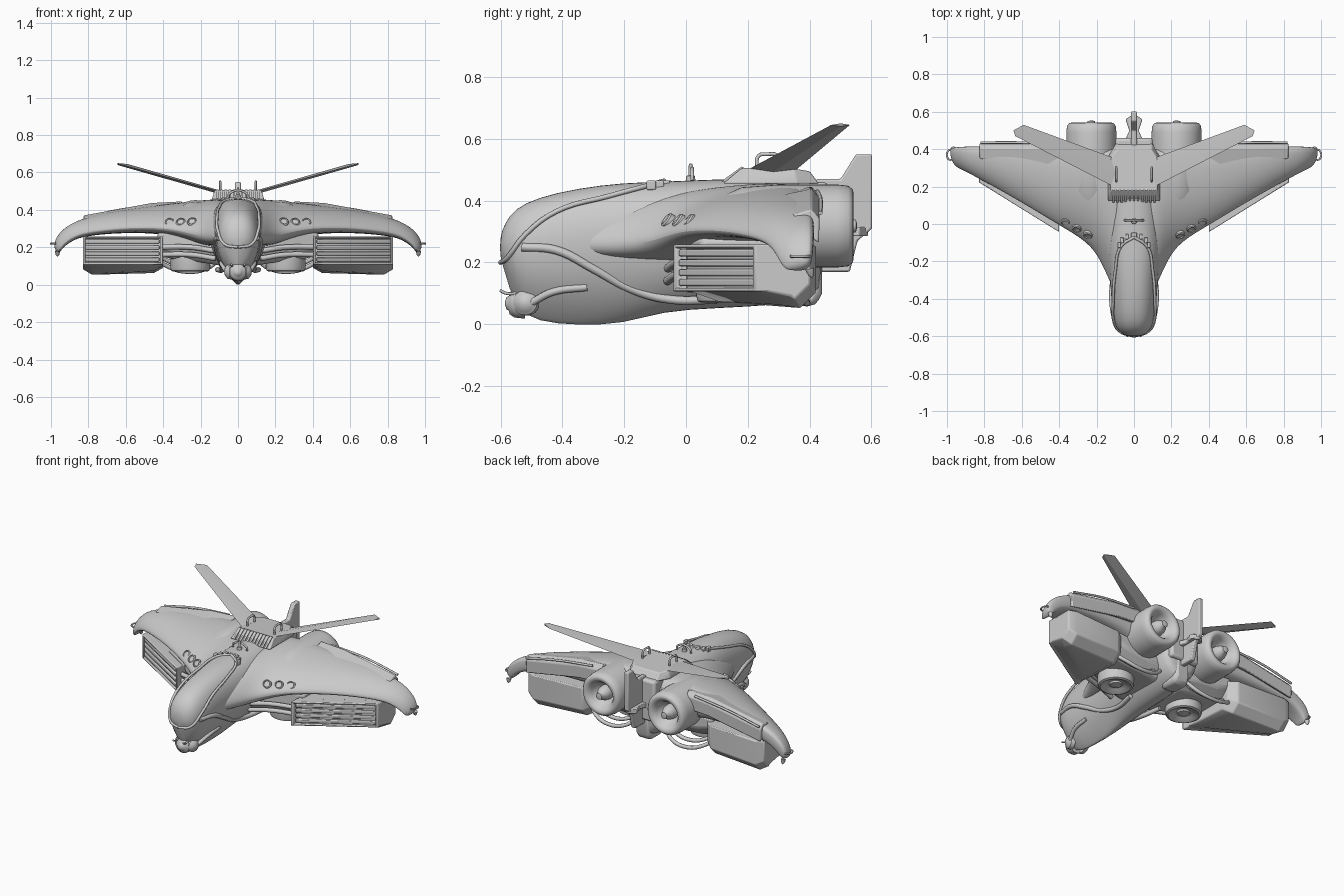
import bpy, bmesh, math
from mathutils import Vector

def finish(name, bm, mirror=False, sub=0, bevel=0, angle=35):
    bmesh.ops.recalc_face_normals(bm, faces=bm.faces)
    me = bpy.data.meshes.new(name)
    bm.to_mesh(me)
    bm.free()
    ob = bpy.data.objects.new(name, me)
    bpy.context.collection.objects.link(ob)
    if bevel:
        m = ob.modifiers.new("Bevel", 'BEVEL')
        m.width, m.segments, m.limit_method = bevel, 2, 'ANGLE'
    if sub:
        m = ob.modifiers.new("Subsurf", 'SUBSURF')
        m.levels = m.render_levels = sub
    if mirror:
        ob.modifiers.new("Mirror", 'MIRROR').use_mirror_merge = False
    bpy.ops.object.select_all(action='DESELECT')
    bpy.context.view_layer.objects.active = ob
    ob.select_set(True)
    bpy.ops.object.shade_smooth_by_angle(angle=math.radians(angle))
    return ob

def loft(name, rings, cap=True, **kw):
    bm = bmesh.new()
    vs = [[bm.verts.new(p) for p in r] for r in rings]
    n = len(rings[0])
    for a, b in zip(vs, vs[1:]):
        for i in range(n):
            bm.faces.new((a[i], a[(i + 1) % n], b[(i + 1) % n], b[i]))
    if cap:
        bm.faces.new(vs[0])
        bm.faces.new(vs[-1])
    return finish(name, bm, **kw)

def prism(name, pts, vec, **kw):
    v = Vector(vec)
    return loft(name, [[Vector(p) - v / 2 for p in pts], [Vector(p) + v / 2 for p in pts]], **kw)

def lathe(name, centre, axis, profile, n=40, **kw):
    # profile: (distance along axis, radius)
    q = Vector((0, 0, 1)).rotation_difference(Vector(axis))
    rings = [[Vector(centre) + q @ Vector((r * math.cos(k * math.tau / n), r * math.sin(k * math.tau / n), d))
              for k in range(n)] for d, r in profile]
    return loft(name, rings, **kw)

def box(name, c, s, **kw):
    x, y, z = (k / 2 for k in s)
    return prism(name, [(c[0] + i * x, c[1] + j * y, c[2]) for i, j in ((-1, -1), (1, -1), (1, 1), (-1, 1))],
                 (0, 0, s[2]), **kw)

def tube(name, pts, r, both=True):
    cu = bpy.data.curves.new(name, 'CURVE')
    cu.dimensions, cu.bevel_depth, cu.bevel_resolution, cu.resolution_u = '3D', r, 2, 6
    for s in ((1, -1) if both else (1,)):
        sp = cu.splines.new('BEZIER')
        sp.bezier_points.add(len(pts) - 1)
        for b, p in zip(sp.bezier_points, pts):
            b.co = (p[0] * s, p[1], p[2])
            b.handle_left_type = b.handle_right_type = 'AUTO'
    cu.use_fill_caps = True
    bpy.context.collection.objects.link(bpy.data.objects.new(name, cu))

# fuselage: egg-shaped sections (y, top, widest height, bottom, half width), pinched jaw at the front
def egg(y, zt, zc, zb, w, n=24):
    jaw = min(1.9, max(1.2, 1.2 - (y + .08) * 3))
    out = []
    for k in range(n):
        c, s = math.cos(k * math.tau / n), math.sin(k * math.tau / n)
        e = 0.85 if s > 0 else jaw
        h = zt - zc if s > 0 else zc - zb
        out.append((w * math.copysign(abs(c) ** e, c), y, zc + h * math.copysign(abs(s) ** .95, s)))
    return out
hull = [(-.602, .28, .25, .215, .03), (-.588, .325, .25, .18, .065), (-.555, .375, .25, .05, .098),
        (-.48, .412, .25, .005, .118), (-.35, .442, .27, -.006, .125), (-.2, .46, .29, -.002, .138),
        (-.08, .462, .29, .04, .155), (.1, .472, .29, .05, .16), (.3, .472, .27, .06, .15),
        (.42, .465, .27, .08, .13), (.44, .44, .27, .1, .11)]
loft("fuselage", [egg(*s) for s in hull], sub=1, angle=60)

# snout, sensor ports on the nose
lathe("snout", (0, -.52, .068), (0, -1, 0), [(0, .05), (.035, .046), (.05, .036), (.053, .024), (.06, .02), (.065, .008)], angle=50)
lathe("cheek_port", (.03, -.515, .07), (1, -.25, 0), [(0, .042), (.025, .04), (.032, .03), (.038, .024), (.044, .006)], mirror=True)
tube("chin_prong", [(.03, -.55, .1), (.035, -.58, .1), (.035, -.602, .11)], .005)

# canopy frame, collar and jaw ridges
tube("canopy_rim", [(0, -.6, .2), (.07, -.578, .215), (.108, -.52, .29), (.112, -.42, .365), (.1, -.25, .415),
                    (.07, -.12, .45), (0, -.07, .464)], .008)
tube("jaw_ridge", [(.1, -.53, .25), (.118, -.42, .24), (.113, -.3, .18), (.09, -.18, .115), (.085, -.05, .08), (.11, .1, .08)], .014)
for p in ((-.5, -.4, .17), (-.5, -.36, .11)):
    tube("jaw_fold", [(.062, p[0], p[2] - .04), (.085, (p[0] + p[1]) / 2, p[2] - .005), (.09, p[1] + .04, p[2] + .01)], .012)
for i in range(4):
    a = math.radians(20 + i * 22)
    box("collar_tooth", (.085 * math.cos(a), -.14 + .08 * math.sin(a), .45), (.018, .03, .03), mirror=True, bevel=.004)

# wings: sections (x top, x bottom, front y, back y, top z, bottom z)
prof = [(0, .2), (.05, .38), (.22, .66), (.5, .9), (.88, 1), (1, .88), (1, .2), (.88, 0), (.4, .02), (.08, .06)]
wing = [(.05, .05, -.44, .41, .462, .2), (.11, .11, -.37, .41, .466, .2), (.155, .155, -.26, .41, .464, .2), (.21, .21, -.15, .41, .458, .21),
        (.29, .29, -.08, .41, .448, .24), (.4, .4, -.015, .41, .435, .27), (.6, .6, .11, .41, .408, .278),
        (.8, .79, .22, .415, .372, .262), (.93, .87, .27, .415, .315, .245), (.985, .935, .3, .41, .24, .2),
        (.985, .955, .32, .40, .19, .165)]
def wing_ring(xt, xb, yf, yb, zt, zb):
    return [(xb + (xt - xb) * h, yf + (yb - yf) * f, zb + (zt - zb) * h) for f, h in prof]
loft("wing", [wing_ring(*s) for s in wing], mirror=True, sub=2, angle=60)

# raised flap panel on the trailing edge
loft("wing_flap", [[(x, a, b - .04), (x, a, b), (x, .405, t), (x, .432, t - .03), (x, .43, t - .11)]
     for x, a, b, t in ((.3, .34, .425, .447), (.46, .27, .41, .438), (.825, .35, .355, .372))], mirror=True, bevel=.006)
tube("flap_hinge", [(.36, .425, .43), (.6, .435, .405), (.82, .435, .36)], .007)
tube("tip_bracket", [(.975, .34, .22), (.995, .35, .22), (.995, .39, .22), (.975, .4, .22)], .005)
lathe("tip_spike", (.965, .4, .18), (0, .25, -1), [(0, .015), (.02, .01), (.03, .002)], n=12, mirror=True)

# round ports on the wing root
for x, y, z in ((.24, -.06, .34), (.3, -.025, .338), (.36, .01, .338)):
    lathe("wing_port", (x, y + .025, z - .022), (.2, -.8, .6),
          [(0, .026), (.035, .026), (.04, .02), (.034, .017), (.034, .003)], n=24, mirror=True)

# weapon pods under the wings, with slatted fronts
def pod_ring(x, yf, zb, yb):
    return [(x, yf, .255), (x, yf, .11), (x, yf + .1, zb + .012), (x, yb - .05, zb), (x, yb, zb + .05), (x, yb, .255)]
loft("pod", [pod_ring(.4, .0, .09, .36), pod_ring(.45, .005, .062, .4), pod_ring(.78, .205, .052, .42),
             pod_ring(.83, .24, .08, .4)], mirror=True, bevel=.006)
def front_bar(name, z, h, a, b, out):
    p, q = (a, -.043 + (a - .4) * .62), (b, -.043 + (b - .4) * .62)
    prism(name, [(p[0], p[1] - out, z), (q[0], q[1] - out, z), (q[0], q[1] + .06, z), (p[0], p[1] + .06, z)],
          (0, 0, h), mirror=True, bevel=.005)
for z in (.135, .167, .199, .231):
    front_bar("pod_slat", z, .023, .42, .815, -.006)
for z in (.112, .252):
    front_bar("pod_frame", z, .012, .4, .83, 0)
for x in (.4, .815):
    front_bar("pod_frame_end", .183, .15, x, x + .015, 0)

# under-wing body carrying the lift thrusters
loft("underwing_body", [[(x, f, .28), (x, f, zb + .05), (x, f + .06, zb), (x, .3, zb), (x, .36, zb + .06), (x, .36, .28)]
     for x, f, zb in ((.08, -.06, .1), (.2, -.03, .12), (.33, .02, .13), (.43, .05, .16))], mirror=True, bevel=.015)
lathe("lift_thruster", (.255, .14, .17), (0, 0, -1),
      [(0, .105), (.08, .107), (.095, .102), (.1, .09), (.094, .075), (.085, .058), (.08, .05), (.08, .038), (.09, .034), (.095, .008)], mirror=True)
for z, y in ((.12, .31), (.09, .35)):
    tube("hose", [(.1, y, z + .05), (.16, y + .03, z), (.28, y + .04, z - .02), (.38, y + .02, z + .01), (.45, y - .03, z + .06)], .012)
for z in (.16, .2):
    tube("front_strut", [(.12, -.06, z - .02), (.25, -.03, z), (.44, .02, z)], .014)

# main engines with centre cones
lathe("main_engine", (.228, .1, .318), (0, 1, 0),
      [(0, .09), (.08, .125), (.2, .134), (.39, .134), (.425, .13), (.44, .118), (.442, .105), (.435, .09), (.415, .075), (.38, .062),
       (.37, .045), (.4, .042), (.42, .034), (.435, .022), (.45, .02), (.453, .006)], n=48, mirror=True, angle=50)

# tail block between engines, keel and rear fin
box("tail_block", (0, .41, .33), (.2, .1, .26), bevel=.015)
prism("tail_keel", [(0, .3, .06), (0, .42, .06), (0, .44, .1), (0, .44, .25), (0, .3, .25)], (.1, 0, 0), bevel=.02)
prism("tail_fin", [(0, .42, .47), (0, .5, .47), (0, .55, .55), (0, .602, .55), (0, .602, .31), (0, .555, .27),
                   (0, .53, .17), (0, .43, .17)], (.03, 0, 0), bevel=.006)
prism("fin_base", [(-.055, .43, .3), (.055, .43, .3), (.025, .5, .3), (.045, .56, .3), (0, .59, .3), (-.045, .56, .3), (-.025, .5, .3)],
      (0, 0, .03), bevel=.004)

# dorsal deck, grille, handles and antenna
loft("dorsal_deck", [[(-.14, .12, .455), (.14, .12, .455), (.14, .36, .455), (.1, .43, .455), (-.1, .43, .455), (-.14, .36, .455)],
                     [(-.125, .18, .505), (.125, .18, .505), (.125, .35, .505), (.09, .4, .495), (-.09, .4, .495), (-.125, .35, .505)]], bevel=.005)
for i in range(11):
    x = -.11 + .022 * i
    prism("grille_rib", [(x, .115, .46), (x, .13, .474), (x, .18, .51), (x, .2, .5), (x, .2, .46)], (.012, 0, 0))
tube("deck_handle", [(.095, .23, .5), (.095, .235, .545), (.095, .26, .55), (.095, .295, .545), (.095, .3, .5)], .006)
tube("roof_handle", [(-.05, .02, .465), (-.045, .02, .488), (.045, .02, .488), (.05, .02, .465)], .006, both=False)
lathe("antenna", (0, .015, .46), (0, 0, 1), [(0, .016), (.02, .014), (.022, .007), (.058, .006), (.06, .002)], n=16)

# canted tail blades
loft("tail_blade", [[(x, a, z), (x + .01, (a + b) / 2, z + t), (x2, b, z), (x + .01, (a + b) / 2, z - t)]
     for x, x2, a, b, z, t in ((.09, .1, .19, .35, .495, .01), (.635, .59, .47, .53, .645, .005))], mirror=True, angle=20)
